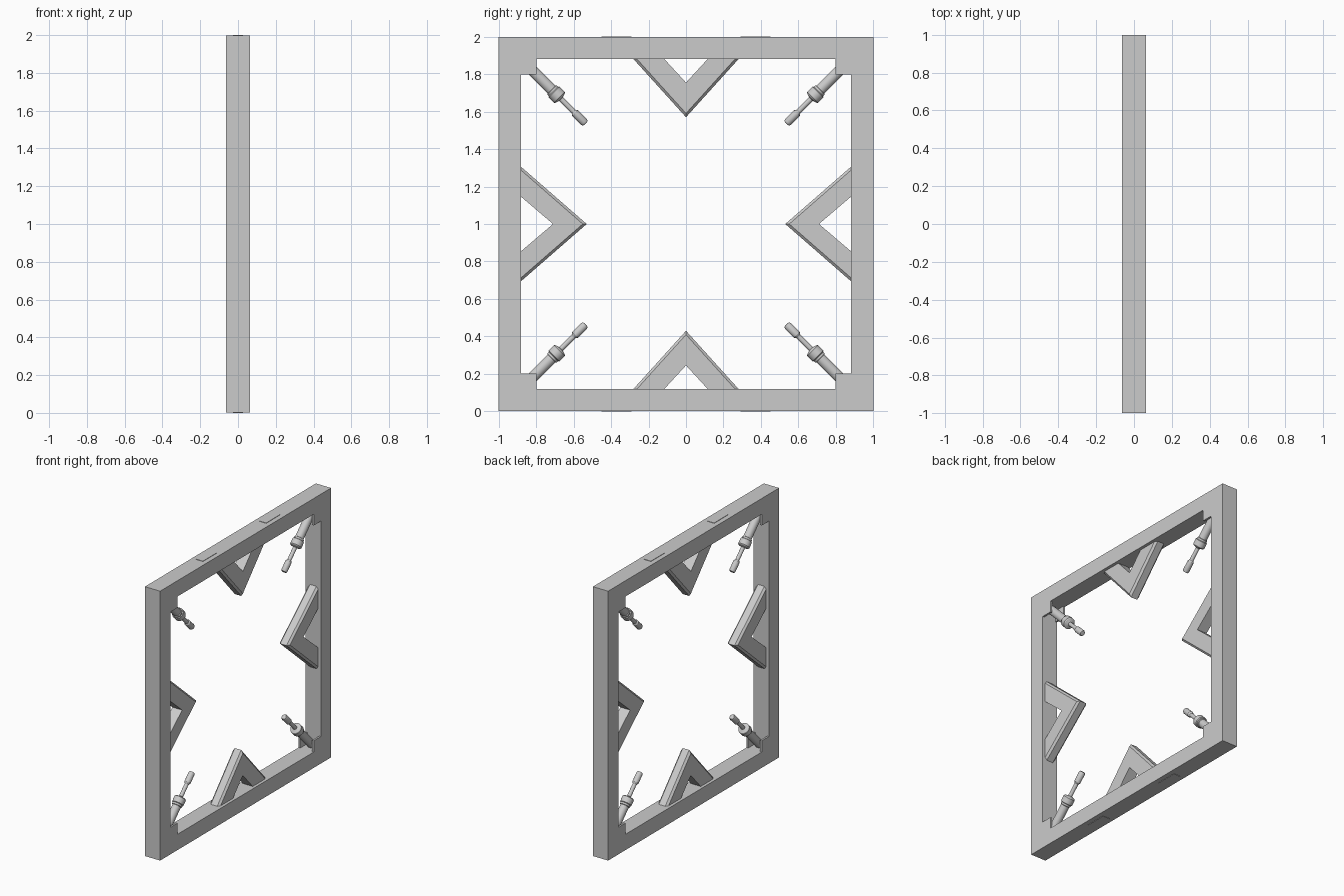
import bpy, bmesh
from math import radians, pi, sqrt
from mathutils import Vector, Matrix

if "Cube" in bpy.data.objects:
    bpy.data.objects.remove(bpy.data.objects["Cube"])

HALF_X = 0.0625          # half thickness of the frame
RIM = 0.003              # height of the small pads above the frame
OUT = 1 - RIM            # half height of the frame itself
INNER = 0.88             # half size of the opening
GUSSET = 0.797           # where the corner cheeks end
CENTRE = Vector((0, 0, 1))


def finish(name, bm):
    bmesh.ops.remove_doubles(bm, verts=bm.verts, dist=1e-5)
    bmesh.ops.recalc_face_normals(bm, faces=bm.faces)
    mesh = bpy.data.meshes.new(name)
    bm.to_mesh(mesh)
    bm.free()
    obj = bpy.data.objects.new(name, mesh)
    bpy.context.collection.objects.link(obj)
    return obj


def box(name, centre, size):
    bm = bmesh.new()
    bmesh.ops.create_cube(bm, size=1)
    bmesh.ops.scale(bm, vec=size, verts=bm.verts)
    bmesh.ops.translate(bm, vec=centre, verts=bm.verts)
    return finish(name, bm)


def square_frame():
    bm = bmesh.new()
    corners = [(-1, -1), (1, -1), (1, 1), (-1, 1)]
    loops = [[bm.verts.new((x, y * wy, 1 + z * wz)) for y, z in corners]
             for x, wy, wz in ((-HALF_X, 1, OUT), (HALF_X, 1, OUT),
                               (HALF_X, INNER, INNER), (-HALF_X, INNER, INNER))]
    for a, b in zip(loops, loops[1:] + loops[:1]):
        for i in range(4):
            j = (i + 1) % 4
            bm.faces.new((a[i], a[j], b[j], b[i]))
    return finish("square_frame", bm)


def chevron(name, angle, half_width, depth, in_width, in_depth, thick=0.08):
    # V bracket drawn on the lower bar, then turned to its side of the frame
    base = -INNER
    outline = [(-half_width, base), (0, base + depth), (half_width, base),
               (in_width, base), (0, base + in_depth), (-in_width, base)]
    bm = bmesh.new()
    sides = [[bm.verts.new((x, y, z)) for y, z in outline]
             for x in (-thick / 2, thick / 2)]
    for ring in sides:
        bm.faces.new(ring)
    for i in range(len(outline)):
        j = (i + 1) % len(outline)
        bm.faces.new((sides[0][i], sides[0][j], sides[1][j], sides[1][i]))
    # chamfer the long outer edges
    edges = [bm.edges.get((ring[i], ring[i + 1])) for ring in sides for i in (0, 1)]
    bmesh.ops.bevel(bm, geom=edges, offset=0.014, segments=1, affect='EDGES')
    bm.transform(Matrix.Translation(CENTRE) @ Matrix.Rotation(angle, 4, 'X'))
    return finish(name, bm)


def plunger(name, sy, sz):
    # turned pin: sleeve, stepped collar, thin rod and rounded tip
    profile = [(0, 0), (0.030, 0), (0.030, 0.215), (0.035, 0.218), (0.035, 0.230),
               (0.041, 0.234), (0.041, 0.274), (0.036, 0.280), (0.022, 0.284),
               (0.014, 0.288), (0.014, 0.382), (0.022, 0.394), (0.022, 0.460),
               (0.017, 0.471), (0, 0.473)]
    bm = bmesh.new()
    verts = [bm.verts.new((r, 0, h)) for r, h in profile]
    edges = [bm.edges.new(pair) for pair in zip(verts, verts[1:])]
    bmesh.ops.spin(bm, geom=verts + edges, cent=(0, 0, 0), axis=(0, 0, 1),
                   angle=2 * pi, steps=24)
    inward = Vector((0, -sy, -sz)).normalized()
    start = CENTRE - inward * 0.87 * sqrt(2)
    bm.transform(Matrix.Translation(start)
                 @ inward.to_track_quat('Z', 'Y').to_matrix().to_4x4())
    obj = finish(name, bm)
    bpy.ops.object.select_all(action='DESELECT')
    obj.select_set(True)
    bpy.context.view_layer.objects.active = obj
    bpy.ops.object.shade_smooth_by_angle(angle=radians(30))
    return obj


square_frame()

# V brackets in the middle of each bar
chevron("lower_chevron", 0, 0.28, 0.31, 0.115, 0.125)
chevron("upper_chevron", pi, 0.28, 0.31, 0.115, 0.125)
chevron("back_chevron", pi / 2, 0.305, 0.35, 0.145, 0.17)
chevron("front_chevron", -pi / 2, 0.305, 0.35, 0.145, 0.17)

# corner pockets with pins, and thin pads on the top and bottom bars
cheek = 0.014
size = INNER - GUSSET
mid = (INNER + GUSSET) / 2
for sy, depth_name in ((-1, "front"), (1, "back")):
    for sz, height_name in ((-1, "lower"), (1, "upper")):
        place = f"{height_name}_{depth_name}"
        for sx, side_name in ((-1, "right"), (1, "left")):
            box(f"{place}_{side_name}_cheek",
                (sx * (HALF_X - cheek / 2), sy * mid, 1 + sz * mid),
                (cheek, size, size))
        plunger(f"{place}_plunger", sy, sz)
        box(f"{place}_pad", (0, sy * 0.37, 1 + sz * (1 - RIM)),
            (0.055, 0.16, 2 * RIM))
